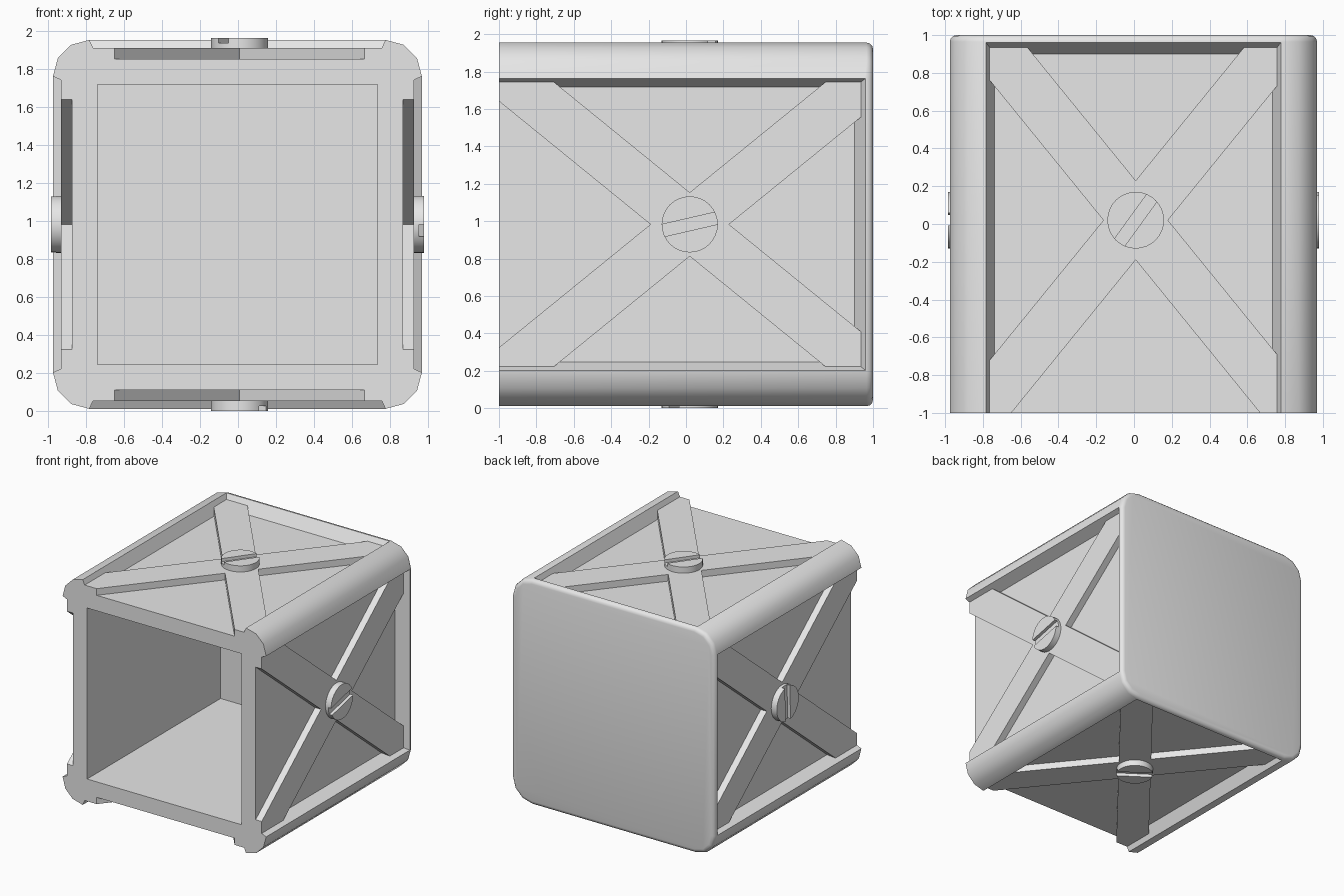
import bpy, bmesh
from math import radians, pi
from mathutils import Matrix, Vector

if "Cube" in bpy.data.objects:
    bpy.data.objects.remove(bpy.data.objects["Cube"], do_unlink=True)

CENTRE = Matrix.Translation((-0.003, 0, 0.983))
HALF, STRAP, FLOOR, SCREW = 0.972, 0.93, 0.872, 0.983
MID_Y = 0.02

grey = bpy.data.materials.new("light_grey")
grey.use_nodes = True
grey.diffuse_color = (0.8, 0.8, 0.8, 1)
grey.node_tree.nodes["Principled BSDF"].inputs["Base Color"].default_value = (0.8, 0.8, 0.8, 1)


def to_object(name, bm, matrix):
    bmesh.ops.recalc_face_normals(bm, faces=bm.faces)
    mesh = bpy.data.meshes.new(name)
    bm.to_mesh(mesh)
    bm.free()
    mesh.transform(matrix)
    mesh.materials.append(grey)
    obj = bpy.data.objects.new(name, mesh)
    bpy.context.collection.objects.link(obj)
    return obj


def box(x0, x1, y0, y1, z0, z1):
    bm = bmesh.new()
    bmesh.ops.create_cube(bm, size=1)
    for v in bm.verts:
        v.co = Vector(((x0, x1)[v.co.x > 0], (y0, y1)[v.co.y > 0], (z0, z1)[v.co.z > 0]))
    return bm


def activate(obj):
    bpy.ops.object.select_all(action="DESELECT")
    obj.select_set(True)
    bpy.context.view_layer.objects.active = obj


def combine(obj, tool, operation):
    """Apply a boolean and discard the tool."""
    activate(obj)
    mod = obj.modifiers.new("combine", "BOOLEAN")
    mod.operation, mod.solver, mod.object = operation, "EXACT", tool
    bpy.ops.object.modifier_apply(modifier=mod.name)
    bpy.data.objects.remove(tool, do_unlink=True)


def smooth(obj):
    activate(obj)
    bpy.ops.object.shade_smooth_by_angle(angle=radians(35))


# Body: block with rounded long corners and a softened back edge
bm = box(-HALF, HALF, -1, 1, -HALF, HALF)
long_edges = [e for e in bm.edges if abs(e.verts[0].co.y - e.verts[1].co.y) > 1]
bmesh.ops.bevel(bm, geom=long_edges, offset=0.192, segments=3, profile=0.5, affect="EDGES")
back_edges = [e for e in bm.edges if all(v.co.y > 0.99 for v in e.verts)]
bmesh.ops.bevel(bm, geom=back_edges, offset=0.035, segments=3, profile=0.5, affect="EDGES")
body = to_object("body", bm, CENTRE)

# Open cavity at the front
combine(body, to_object("cavity", box(-0.738, 0.738, -1.2, 0.82, -0.738, 0.738), CENTRE), "DIFFERENCE")


def recess_cutter():
    """Shallow pocket with sloping walls, open to the front."""
    bm = box(-1, 1, -1.2, 1, FLOOR, 1.05)
    for v in bm.verts:
        rise = v.co.z - FLOOR
        v.co.x *= 0.735 + 0.45 * rise
        if v.co.y > 0:
            v.co.y = 0.9 + 0.6 * rise
    return bm


def cross_plate(mid):
    """X-shaped brace reaching the pocket walls."""
    slope, gap, wall, back = 1.23, 0.21, 0.765, 0.94
    half = []
    half.append((mid, MID_Y + gap))
    half.append((mid + (back - MID_Y - gap) / slope, back))
    half.append((wall, back))
    reach = slope * (wall - mid) - gap
    half.append((wall, MID_Y + reach))
    half.append((mid + gap / slope, MID_Y))
    half.append((wall, MID_Y - reach))
    half.append((wall, -1))
    half.append((mid + (1 + MID_Y - gap) / slope, -1))
    half.append((mid, MID_Y - gap))
    other = []
    reach = slope * (wall + mid) - gap
    other.append((mid - (1 + MID_Y - gap) / slope, -1))
    other.append((-wall, -1))
    other.append((-wall, MID_Y - reach))
    other.append((mid - gap / slope, MID_Y))
    other.append((-wall, MID_Y + reach))
    other.append((-wall, back))
    other.append((mid - (back - MID_Y - gap) / slope, back))
    bm = bmesh.new()
    face = bm.faces.new([bm.verts.new((x, y, FLOOR - 0.01)) for x, y in half + other])
    out = bmesh.ops.extrude_face_region(bm, geom=[face])["geom"]
    for v in out:
        if isinstance(v, bmesh.types.BMVert):
            v.co.z = STRAP
    return bm


# Four sides: name, sideways offset of the brace, slot angle
sides = [("top", 0.012, 54), ("left", 0, 103), ("bottom", -0.012, 35), ("right", 0, 2)]
frames = [CENTRE @ Matrix.Rotation(i * pi / 2, 4, "Y") for i in range(4)]

for frame in frames:
    combine(body, to_object("recess", recess_cutter(), frame), "DIFFERENCE")
for (name, mid, angle), frame in zip(sides, frames):
    combine(body, to_object("brace", cross_plate(mid), frame), "UNION")
smooth(body)

# Slotted screw heads
for (name, mid, angle), frame in zip(sides, frames):
    bm = bmesh.new()
    low = STRAP - 0.01
    bmesh.ops.create_cone(bm, cap_ends=True, segments=32, radius1=0.15, radius2=0.15, depth=SCREW - low)
    place = frame @ Matrix.Translation((mid, MID_Y, 0))
    screw = to_object(name + "_screw", bm, place @ Matrix.Translation((0, 0, (SCREW + low) / 2)))
    slot = box(-0.3, 0.3, -0.033, 0.033, SCREW - 0.027, SCREW + 0.1)
    turn = Matrix.Rotation(radians(angle), 4, "Z")
    combine(screw, to_object("slot", slot, place @ turn), "DIFFERENCE")
    smooth(screw)
